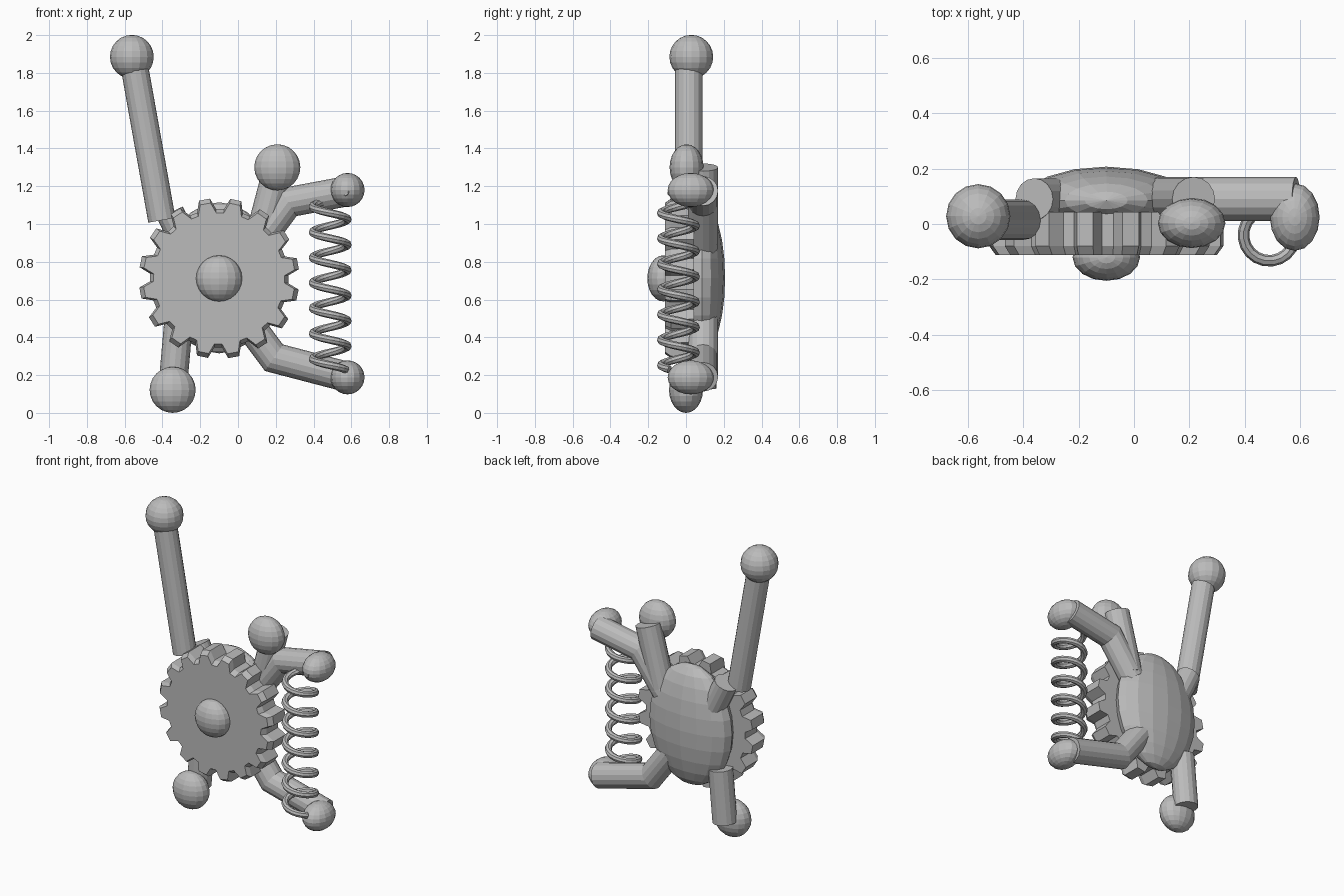
import bpy, bmesh, math
from mathutils import Vector

if "Cube" in bpy.data.objects:
    bpy.data.objects.remove(bpy.data.objects["Cube"])

grey = bpy.data.materials.new("plain grey")
grey.diffuse_color = (0.5, 0.5, 0.5, 1)
grey.use_nodes = True
grey.node_tree.nodes["Principled BSDF"].inputs["Base Color"].default_value = grey.diffuse_color


def finish(name, bm):
    bmesh.ops.recalc_face_normals(bm, faces=bm.faces)
    me = bpy.data.meshes.new(name)
    bm.to_mesh(me)
    bm.free()
    me.materials.append(grey)
    ob = bpy.data.objects.new(name, me)
    bpy.context.collection.objects.link(ob)
    return ob


def ball(name, loc, radii):
    bm = bmesh.new()
    bmesh.ops.create_uvsphere(bm, u_segments=16, v_segments=12, radius=1)
    for v in bm.verts:
        v.co = Vector([c * r + o for c, r, o in zip(v.co, radii, loc)])
    return finish(name, bm)


def bridge(bm, rings):
    for a, b in zip(rings, rings[1:]):
        n = len(a)
        for i in range(n):
            j = (i + 1) % n
            bm.faces.new((a[i], a[j], b[j], b[i]))


def tube(name, path, y, r, sides=16):
    """Mitred, capped tube along (x, z) points at constant depth y."""
    bm = bmesh.new()
    pts = [Vector(p) for p in path]
    dirs = [(b - a).normalized() for a, b in zip(pts, pts[1:])]
    rings = []
    for i, p in enumerate(pts):
        d0, d1 = dirs[max(i - 1, 0)], dirs[min(i, len(dirs) - 1)]
        t = (d0 + d1).normalized()
        w = r / t.dot(d0)
        nrm = Vector((-t.y, t.x))
        ring = []
        for k in range(sides):
            a = 2 * math.pi * k / sides
            q = p + nrm * w * math.cos(a)
            ring.append(bm.verts.new((q.x, y + r * math.sin(a), q.y)))
        rings.append(ring)
    bridge(bm, rings)
    bm.faces.new(rings[0])
    bm.faces.new(rings[-1])
    return finish(name, bm)


# gear wheel with a chamfered front rim
CX, CZ = -0.10, 0.712
bm = bmesh.new()
rings = []
for y, s in ((0.043, 1), (-0.08, 1), (-0.112, 0.945)):
    ring = []
    for t in range(16):
        for off, rad in ((-8, 0.367), (-4, 0.425), (4, 0.425), (8, 0.367)):
            a = math.radians(10.5 + t * 22.5 + off)
            ring.append(bm.verts.new((CX + rad * s * math.cos(a), y,
                                      CZ + rad * s * math.sin(a))))
    rings.append(ring)
bridge(bm, rings)
bm.faces.new(rings[0])
bm.faces.new(rings[-1])
finish("gear", bm)

# hub and rear body
ball("gear_hub", (CX, -0.12, CZ), (0.122, 0.085, 0.122))
ball("rear_body", (CX, 0.085, 0.715), (0.30, 0.122, 0.40))

# long lever with end knob
tube("lever_root", [(-0.36, 1.06), (-0.24, 0.81)], 0.09, 0.075)
tube("lever", [(-0.555, 1.87), (-0.403, 1.02)], 0.015, 0.073)
ball("lever_knob", (-0.562, 0.028, 1.885), (0.116, 0.116, 0.116))

# short limbs with flattened knobs
tube("lower_limb", [(-0.346, 0.13), (-0.315, 0.48)], 0.085, 0.076)
ball("lower_knob", (-0.346, 0.0, 0.122), (0.122, 0.09, 0.122))
tube("upper_limb", [(0.215, 1.30), (0.11, 0.90)], 0.09, 0.08)
ball("upper_knob", (0.208, 0.003, 1.30), (0.122, 0.09, 0.122))

# bent arms holding the spring
tube("upper_spring_arm", [(0.585, 1.175), (0.265, 1.115), (0.09, 0.88)], 0.09, 0.08)
tube("lower_spring_arm", [(0.58, 0.19), (0.19, 0.292), (0.035, 0.50)], 0.09, 0.08)
for label, z in (("upper", 1.18), ("lower", 0.188)):
    ball(label + "_spring_knob", (0.58, 0.025, z), (0.09, 0.122, 0.09))

# coil spring, descending counter-clockwise
TURNS, STEPS, SIDES = 7, 20, 8
bm = bmesh.new()
rings = []
for i in range(TURNS * STEPS + 1):
    a = 2 * math.pi * i / STEPS - math.radians(30)
    out = Vector((math.cos(a), math.sin(a), 0))
    c = Vector((0.488, -0.04, 1.17 - 0.94 * i / (TURNS * STEPS))) + out * 0.093
    tangent = Vector((-math.sin(a) * 0.093, math.cos(a) * 0.093,
                      -0.94 / (TURNS * 2 * math.pi))).normalized()
    up = tangent.cross(out)
    rings.append([bm.verts.new(c + (out * math.cos(b) + up * math.sin(b)) * 0.021)
                  for b in (2 * math.pi * k / SIDES for k in range(SIDES))])
bridge(bm, rings)
bm.faces.new(rings[0])
bm.faces.new(rings[-1])
finish("coil_spring", bm)
